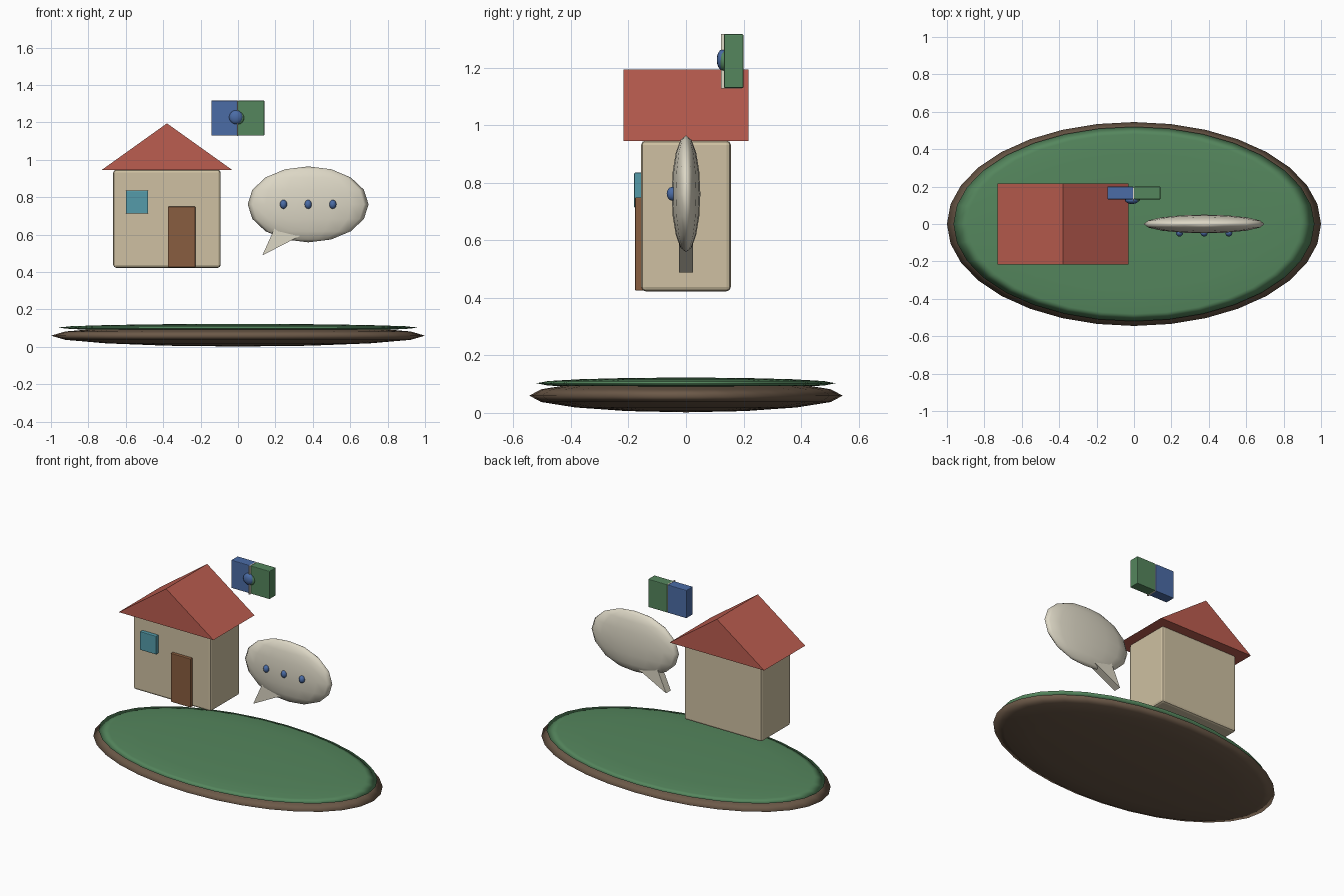
import bpy, bmesh, math

if "Cube" in bpy.data.objects:
    bpy.data.objects.remove(bpy.data.objects["Cube"])


def material(name, rgb):
    m = bpy.data.materials.new(name)
    m.diffuse_color = (*rgb, 1)
    m.use_nodes = True
    m.node_tree.nodes["Principled BSDF"].inputs["Base Color"].default_value = m.diffuse_color
    return m


GRASS = material("grass_green", (0.09, 0.24, 0.11))
SOIL = material("soil_brown", (0.15, 0.10, 0.065))
CREAM = material("cream", (0.62, 0.53, 0.36))
RED = material("roof_red", (0.50, 0.11, 0.08))
WOOD = material("wood_brown", (0.25, 0.11, 0.05))
TEAL = material("window_teal", (0.09, 0.33, 0.40))
PALE = material("pale_cream", (0.72, 0.68, 0.56))
BLUE = material("blue", (0.07, 0.15, 0.38))


def ellipsoid(name, centre, radii, mat, segments=16, rings=8):
    bpy.ops.mesh.primitive_uv_sphere_add(segments=segments, ring_count=rings, radius=1, location=centre)
    ob = bpy.context.object
    ob.name = name
    ob.scale = radii
    bpy.ops.object.transform_apply(location=False, rotation=False, scale=True)
    bpy.ops.object.shade_smooth()
    ob.data.materials.append(mat)
    return ob


def box(name, lo, hi, mat, bevel=0.004):
    bpy.ops.mesh.primitive_cube_add(size=1, location=[(a + b) / 2 for a, b in zip(lo, hi)])
    ob = bpy.context.object
    ob.name = name
    ob.scale = [b - a for a, b in zip(lo, hi)]
    bpy.ops.object.transform_apply(location=False, rotation=False, scale=True)
    ob.data.materials.append(mat)
    if bevel:
        mod = ob.modifiers.new("soft_edges", 'BEVEL')
        mod.width = bevel
        mod.segments = 2
    return ob


def prism(name, profile, y0, y1, mat):
    """Extrude an x-z profile along y."""
    bm = bmesh.new()
    face = bm.faces.new([bm.verts.new((x, y0, z)) for x, z in profile])
    moved = bmesh.ops.extrude_face_region(bm, geom=[face])["geom"]
    bmesh.ops.translate(bm, vec=(0, y1 - y0, 0),
                        verts=[g for g in moved if isinstance(g, bmesh.types.BMVert)])
    bmesh.ops.recalc_face_normals(bm, faces=bm.faces)
    mesh = bpy.data.meshes.new(name)
    bm.to_mesh(mesh)
    bm.free()
    mesh.materials.append(mat)
    ob = bpy.data.objects.new(name, mesh)
    bpy.context.collection.objects.link(ob)
    return ob


# Island base
ellipsoid("soil_base", (0, 0, 0.06), (1.0, 0.545, 0.058), SOIL, 32, 8)
ellipsoid("grass_top", (0, 0, 0.103), (0.965, 0.52, 0.02), GRASS, 32, 8)

# House
box("house_body", (-0.667, -0.156, 0.423), (-0.093, 0.156, 0.947), CREAM, 0.015)
prism("house_roof", [(-0.73, 0.945), (-0.03, 0.945), (-0.38, 1.195)], -0.217, 0.217, RED)
box("house_door", (-0.375, -0.177, 0.425), (-0.228, -0.145, 0.75), WOOD)
box("house_window", (-0.60, -0.18, 0.713), (-0.48, -0.145, 0.836), TEAL)

# Speech bubble with tail and three dots
ellipsoid("bubble_body", (0.375, 0, 0.762), (0.323, 0.05, 0.203), PALE)
prism("bubble_tail", [(0.13, 0.489), (0.37, 0.613), (0.21, 0.667)], -0.025, 0.025, PALE)
for i, x in enumerate((0.243, 0.375, 0.507)):
    ellipsoid(f"bubble_dot_{i + 1}", (x, -0.048, 0.762), (0.019, 0.019, 0.024), BLUE)

# Two joined tiles with a divider and knob
box("blue_tile", (-0.143, 0.132, 1.13), (-0.004, 0.20, 1.317), BLUE)
box("green_tile", (0.0, 0.132, 1.13), (0.141, 0.20, 1.317), GRASS)
box("tile_divider", (-0.006, 0.122, 1.128), (0.001, 0.195, 1.318), PALE, 0)
ellipsoid("tile_socket", (0.0, 0.13, 1.224), (0.033, 0.014, 0.034), GRASS)
ellipsoid("tile_knob", (-0.011, 0.127, 1.228), (0.037, 0.02, 0.037), BLUE)
